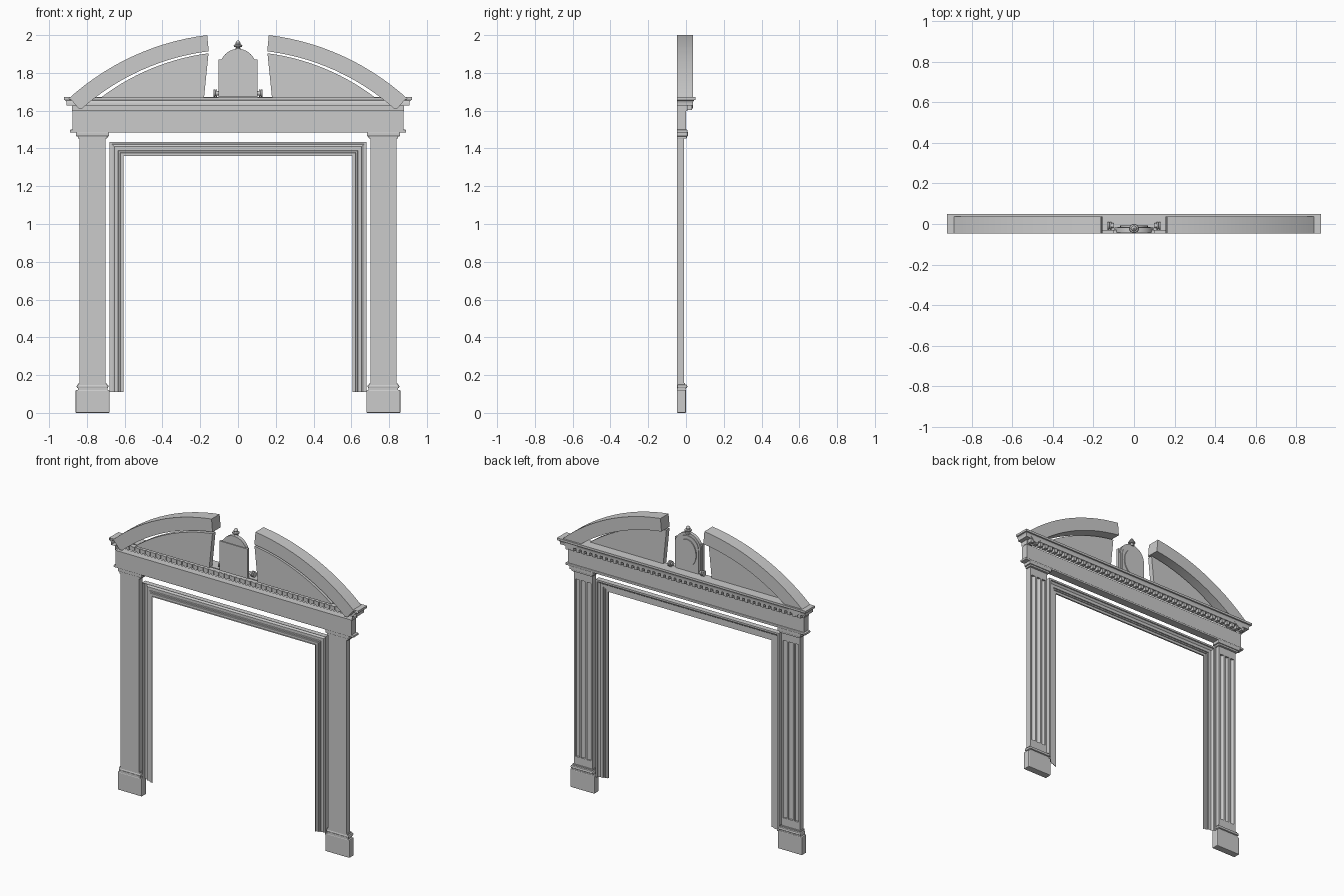
import bpy, bmesh
from math import sin, cos, pi, sqrt, atan2

if "Cube" in bpy.data.objects:
    bpy.data.objects.remove(bpy.data.objects["Cube"])

BACK = -0.048   # wall plane; the decorated side looks toward +y


def finish(name, bm, bevel=0, smooth=True):
    bmesh.ops.recalc_face_normals(bm, faces=bm.faces)
    me = bpy.data.meshes.new(name)
    bm.to_mesh(me)
    bm.free()
    ob = bpy.data.objects.new(name, me)
    bpy.context.collection.objects.link(ob)
    if bevel:
        m = ob.modifiers.new("bevel", 'BEVEL')
        m.width, m.segments = bevel, 2
    if smooth:
        bpy.ops.object.select_all(action='DESELECT')
        ob.select_set(True)
        bpy.context.view_layer.objects.active = ob
        bpy.ops.object.shade_smooth_by_angle()
    return ob


def add_box(bm, x0, x1, y0, y1, z0, z1):
    v = bmesh.ops.create_cube(bm, size=1)['verts']
    for p in v:
        p.co = ((x0 + x1) / 2 + p.co.x * (x1 - x0),
                (y0 + y1) / 2 + p.co.y * (y1 - y0),
                (z0 + z1) / 2 + p.co.z * (z1 - z0))


def box(name, *dims, bevel=0):
    bm = bmesh.new()
    add_box(bm, *dims)
    return finish(name, bm, bevel, False)


def prism(name, pts, place, a, b):
    """Outline extruded from a to b; place(u, v, depth) gives the position."""
    bm = bmesh.new()
    lo = [bm.verts.new(place(u, v, a)) for u, v in pts]
    hi = [bm.verts.new(place(u, v, b)) for u, v in pts]
    bm.faces.new(lo)
    bm.faces.new(hi)
    for i in range(len(pts)):
        j = (i + 1) % len(pts)
        bm.faces.new((lo[i], lo[j], hi[j], hi[i]))
    return finish(name, bm)


def sheet(name, rows):
    bm = bmesh.new()
    rows = [[bm.verts.new(p) for p in r] for r in rows]
    for r, s in zip(rows, rows[1:]):
        for i in range(len(r) - 1):
            bm.faces.new((r[i], r[i + 1], s[i + 1], s[i]))
    return finish(name, bm)


def lathe(name, profile, center, axis='z', n=16):
    bm = bmesh.new()
    rings = []
    for r, h in profile:
        ring = []
        for i in range(n):
            c, s = r * cos(2 * pi * i / n), r * sin(2 * pi * i / n)
            p = (c, s, h) if axis == 'z' else (h, c, s)
            ring.append(bm.verts.new([p[k] + center[k] for k in range(3)]))
        rings.append(ring)
    for r, s in zip(rings, rings[1:]):
        for i in range(n):
            j = (i + 1) % n
            bm.faces.new((r[i], r[j], s[j], s[i]))
    bm.faces.new(rings[0])
    bm.faces.new(rings[-1])
    return finish(name, bm)


def upright(u, v, d):   # outline in x/z, depth in y
    return (u, d, v)


def flat(u, v, d):      # outline in x/y, depth in z
    return (u, v, d)


# Fluted shaft cross-section
face_y, half = -0.010, 0.069
section = [(-half, BACK), (-half, face_y)]
for c in (-0.042, 0, 0.042):
    section += [(c - 0.015 * cos(pi * k / 6), face_y - 0.014 * sin(pi * k / 6)) for k in range(7)]
section += [(half, face_y), (half, BACK)]

for side, s in (("left", -1), ("right", 1)):
    # Pilasters
    x = s * 0.77
    box(side + "_plinth", x - 0.09, x + 0.09, BACK, 0.0, 0, 0.122, bevel=0.005)
    box(side + "_base_fillet", x - 0.078, x + 0.078, BACK, -0.003, 0.12, 0.135)
    box(side + "_base_torus", x - 0.084, x + 0.084, BACK, 0.007, 0.13, 0.15, bevel=0.008)
    box(side + "_base_collar", x - 0.075, x + 0.075, BACK, -0.004, 0.148, 0.158)
    box(side + "_shaft_bottom", x - half, x + half, BACK, face_y, 0.155, 0.21)
    prism(side + "_fluted_shaft", [(x + u, v) for u, v in section], flat, 0.21, 1.40)
    box(side + "_shaft_top", x - half, x + half, BACK, face_y, 1.40, 1.46)
    box(side + "_capital_neck", x - 0.078, x + 0.078, BACK, 0.004, 1.452, 1.468, bevel=0.004)
    box(side + "_capital", x - 0.088, x + 0.088, BACK, 0.010, 1.464, 1.488, bevel=0.004)

    # Broken curved pediment: projecting arched band and thin infill
    cz, ro, ri = 0.676, 1.334, 1.248
    N = 14

    def arc(r, c, x0, x1):
        a0, a1 = (pi / 2 - atan2(q, sqrt(r * r - q * q)) for q in (x0, x1))
        return [(s * r * cos(a0 + (a1 - a0) * k / N), c + r * sin(a0 + (a1 - a0) * k / N))
                for k in range(N + 1)]

    band = arc(ro, cz, 0.163, 0.9) + [(s * 0.885, 1.66), (s * 0.845, 1.612)]
    band += arc(ri, cz, 0.155, 0.825)[::-1]
    prism(side + "_pediment_band", band, upright, BACK, 0.038)
    infill = arc(1.20, 0.714, 0.156, 0.73) + [(s * 0.18, 1.668)]
    prism(side + "_pediment_infill", infill, upright, BACK, -0.015)

    # Small rollers beside the centrepiece
    lathe(side + "_roller", [(0.012, 0.1), (0.012, 0.11), (0.019, 0.112), (0.019, 0.118),
                             (0.014, 0.12), (0.019, 0.123), (0.019, 0.131)]
          if s > 0 else [(0.012, -0.1), (0.012, -0.11), (0.019, -0.112), (0.019, -0.118),
                         (0.014, -0.12), (0.019, -0.123), (0.019, -0.131)],
          (0, -0.008, 1.692), 'x')

# Entablature
box("frieze", -0.875, 0.875, BACK, 0.0, 1.488, 1.60)
box("frieze_lip", -0.89, 0.89, BACK, 0.008, 1.484, 1.499, bevel=0.004)

# Cornice shell, open toward the wall, with mitred returns
cornice = [(0, 1.598), (0, 1.628), (0.028, 1.628), (0.028, 1.64), (0.030, 1.648),
           (0.035, 1.655), (0.042, 1.657), (0.042, 1.672), (-0.024, 1.672)]
sheet("cornice", [[(-0.88 - o, BACK, z), (-0.88 - o, 0.008 + o, z),
                   (0.88 + o, 0.008 + o, z), (0.88 + o, BACK, z)] for o, z in cornice])
box("cornice_shelf", -0.86, 0.86, -0.035, 0.0, 1.666, 1.672)

# Dentils
bm = bmesh.new()
for i in range(45):
    x = -0.86 + i * 1.72 / 44
    add_box(bm, x - 0.011, x + 0.011, 0.002, 0.033, 1.604, 1.628)
finish("dentils", bm, smooth=False)

# Door casing: moulded sheet mitred round the opening
casing = [(0, BACK), (0, -0.012), (0.012, -0.012), (0.014, -0.018), (0.020, -0.021),
          (0.026, -0.028), (0.046, -0.028), (0.048, -0.034), (0.056, -0.034),
          (0.058, -0.039), (0.074, -0.039), (0.075, BACK)]
sheet("door_casing", [[(-0.68 + u, y, 0.11), (-0.68 + u, y, 1.435 - u),
                       (0.68 - u, y, 1.435 - u), (0.68 - u, y, 0.11)] for u, y in casing])

# Centrepiece: block, arched tablet, oval boss and finial
box("centre_block", -0.103, 0.103, BACK, -0.03, 1.672, 1.87)


def tablet(rx, rz):
    return [(-rx, 1.672), (rx, 1.672)] + [
        (rx * cos(pi * k / 20), 1.83 + rz * sin(pi * k / 20)) for k in range(21)]


prism("centre_tablet", tablet(0.096, 0.097), upright, -0.042, -0.018)
prism("centre_tablet_face", tablet(0.082, 0.078), upright, -0.04, -0.014)
prism("oval_boss", [(0.068 * cos(2 * pi * k / 28), 1.795 + 0.09 * sin(2 * pi * k / 28))
                    for k in range(28)], upright, -0.03, -0.008)
lathe("finial", [(0.016, 1.92), (0.016, 1.928), (0.010, 1.931), (0.010, 1.935), (0.021, 1.938),
                 (0.023, 1.943), (0.021, 1.948), (0.012, 1.951), (0.014, 1.958),
                 (0.010, 1.966), (0.003, 1.972)], (0, -0.022, 0))
